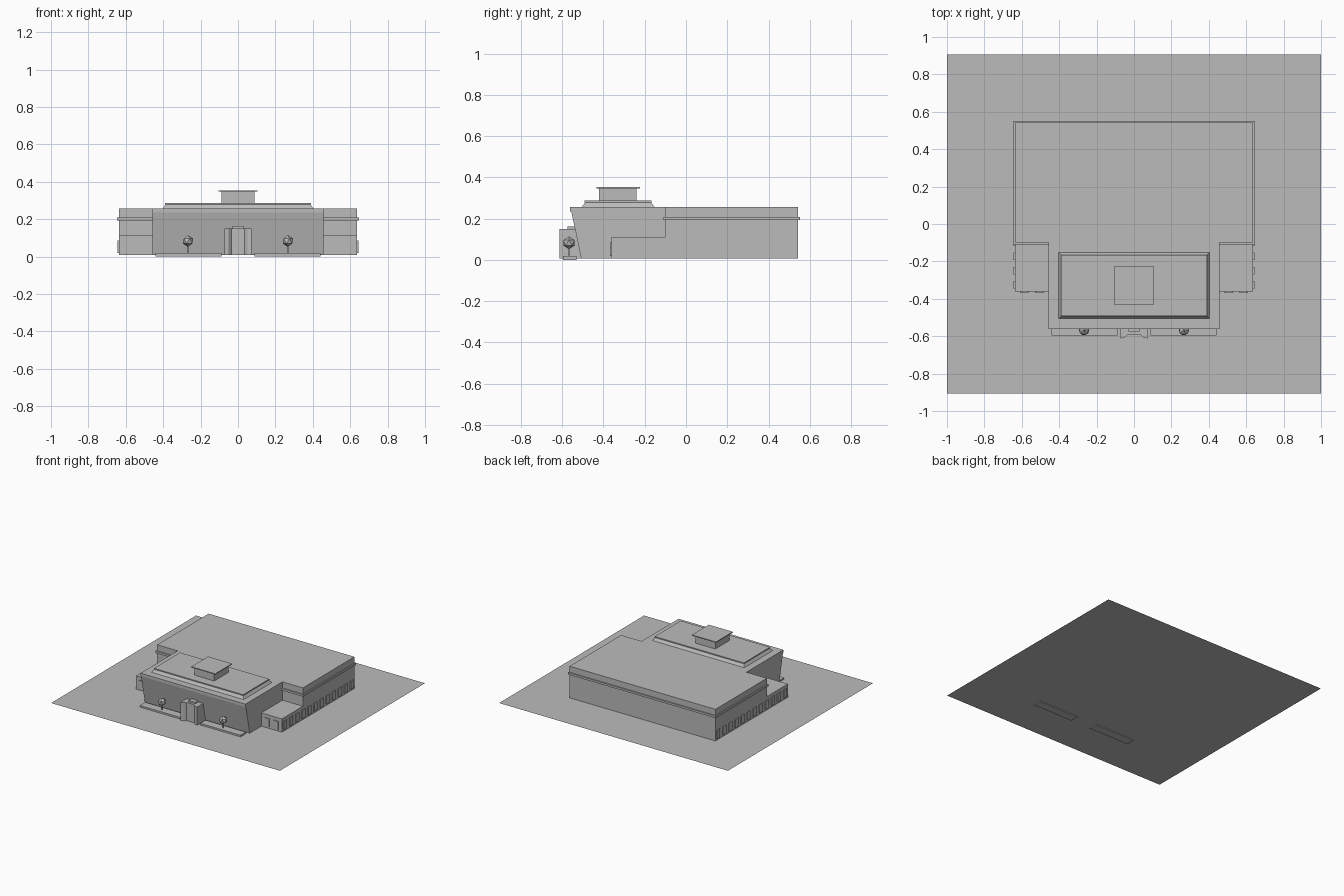
import bpy
import bmesh

cube = bpy.data.objects.get("Cube")
if cube:
    bpy.data.objects.remove(cube, do_unlink=True)

grey = bpy.data.materials.new("plain grey")
grey.use_nodes = True
grey.diffuse_color = (0.5, 0.5, 0.5, 1)
grey.node_tree.nodes["Principled BSDF"].inputs["Base Color"].default_value = (0.5, 0.5, 0.5, 1)

GROUND = 0.007
ROOF = 0.257


def finish(name, bm):
    bmesh.ops.recalc_face_normals(bm, faces=bm.faces)
    mesh = bpy.data.meshes.new(name)
    bm.to_mesh(mesh)
    bm.free()
    mesh.materials.append(grey)
    obj = bpy.data.objects.new(name, mesh)
    bpy.context.collection.objects.link(obj)
    return obj


def extrude(name, points, offset):
    """Closed prism from a flat outline."""
    bm = bmesh.new()
    face = bm.faces.new([bm.verts.new(p) for p in points])
    new = bmesh.ops.extrude_face_region(bm, geom=[face])["geom"]
    verts = [v for v in new if isinstance(v, bmesh.types.BMVert)]
    bmesh.ops.translate(bm, verts=verts, vec=offset)
    return finish(name, bm)


def box(name, x0, x1, y0, y1, z0, z1, inset=0):
    """Box whose top may be inset on all sides."""
    bm = bmesh.new()
    bmesh.ops.create_cube(bm, size=1)
    for v in bm.verts:
        top = inset if v.co.z > 0 else 0
        v.co = (x1 - top if v.co.x > 0 else x0 + top,
                y1 - top if v.co.y > 0 else y0 + top,
                z1 if v.co.z > 0 else z0)
    return finish(name, bm)


# Ground sheet
bm = bmesh.new()
bmesh.ops.create_grid(bm, x_segments=1, y_segments=1, size=1)
for v in bm.verts:
    v.co = (v.co.x, v.co.y * 0.905, GROUND)
finish("ground_sheet", bm)

# Main hall with its projecting band
box("main_hall", -0.637, 0.637, -0.1, 0.543, GROUND, ROOF)
box("hall_band", -0.646, 0.646, -0.109, 0.552, 0.193, 0.209)

# Front block: leaning front wall below an upright fascia
profile = [(-0.508, GROUND), (-0.556, 0.235), (-0.562, 0.235),
           (-0.562, ROOF), (-0.1, ROOF), (-0.1, GROUND)]
extrude("front_block", [(-0.458, y, z) for y, z in profile], (0.916, 0, 0))

# Raised roof and ventilator
box("raised_roof", -0.403, 0.403, -0.505, -0.153, ROOF, 0.281, 0.018)
box("raised_roof_slab", -0.39, 0.39, -0.492, -0.166, 0.279, 0.287)
box("ventilator", -0.087, 0.087, -0.421, -0.241, 0.287, 0.349)
box("ventilator_cap", -0.105, 0.105, -0.434, -0.224, 0.347, 0.354)

# Entrance portal with splayed jambs
half = [(0.072, -0.5), (0.072, -0.612), (0.05, -0.608), (0.034, -0.592)]
outline = half + [(-x, y) for x, y in reversed(half)]
extrude("entrance_portal", [(x, y, GROUND) for x, y in outline], (0, 0, 0.143))
box("entrance_lintel", -0.03, 0.03, -0.575, -0.5, 0.145, 0.162)

for side, label in ((1, "left"), (-1, "right")):
    # Low side wing
    xs = sorted((side * 0.455, side * 0.637))
    box(label + "_wing", *xs, -0.362, -0.1, GROUND, 0.112)

    # Windows along the wing and hall, and on the wing front
    for i in range(12):
        y = -0.325 + i * 0.076
        xs = sorted((side * 0.635, side * 0.643))
        box(f"{label}_side_window_{i + 1}", *xs, y - 0.02, y + 0.02, 0.02, 0.085)
    for i in range(2):
        x = side * (0.507 + i * 0.08)
        box(f"{label}_front_window_{i + 1}", x - 0.022, x + 0.022,
            -0.368, -0.36, 0.02, 0.085)

    # Planter with a small tree
    xs = sorted((side * 0.088, side * 0.44))
    box(label + "_planter", *xs, -0.597, -0.53, 0, 0.02)
    x, y = side * 0.267, -0.567
    box(label + "_tree_trunk", x - 0.003, x + 0.003, y - 0.003, y + 0.003, 0.015, 0.07)
    bm = bmesh.new()
    bmesh.ops.create_icosphere(bm, subdivisions=1, radius=0.031)
    bmesh.ops.translate(bm, verts=bm.verts, vec=(x, y, 0.083))
    finish(label + "_tree_crown", bm)
